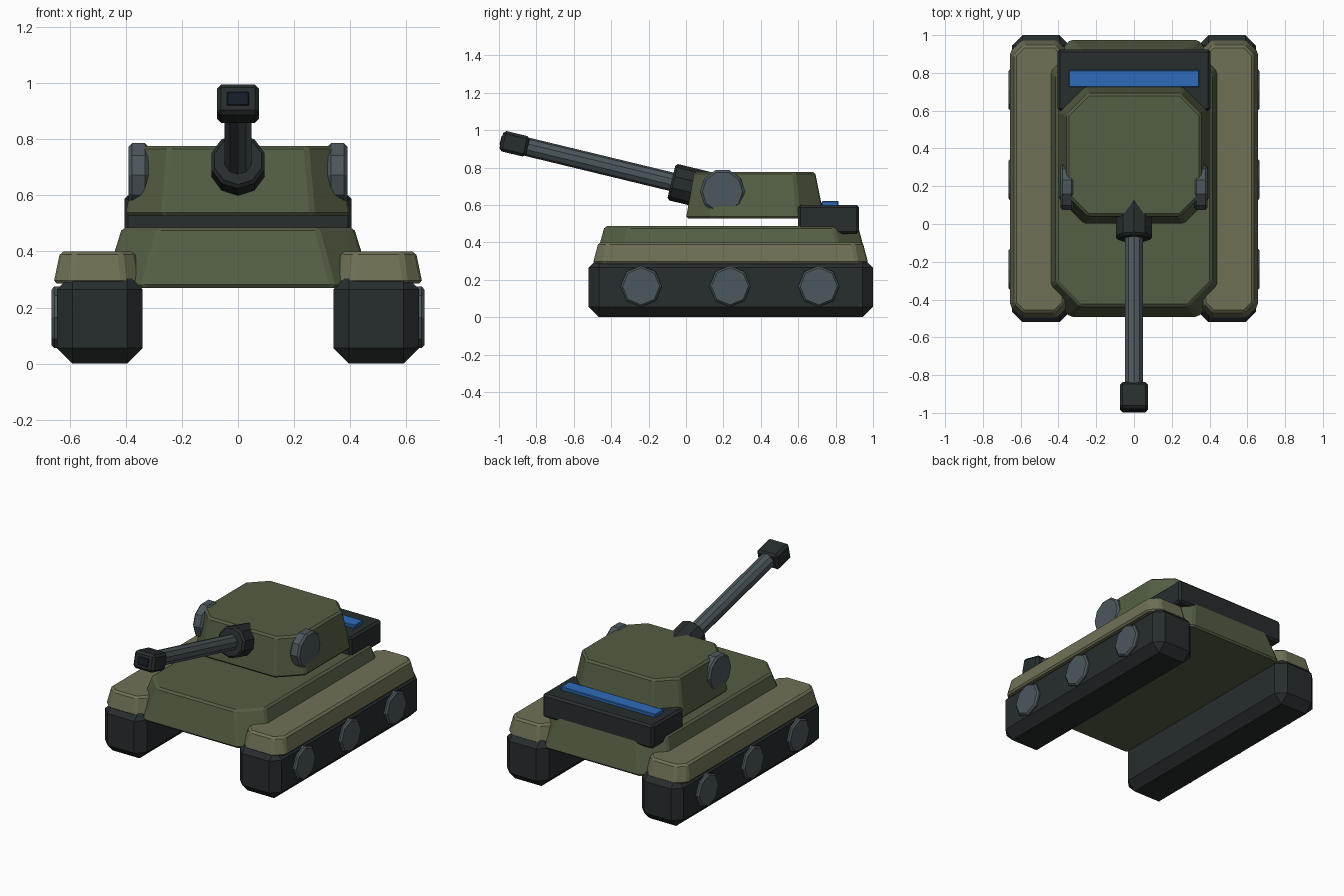
import bpy, bmesh
from math import radians, sin, cos, pi
from mathutils import Matrix, Vector

if "Cube" in bpy.data.objects:
    bpy.data.objects.remove(bpy.data.objects["Cube"])


def material(name, rgb):
    m = bpy.data.materials.new(name)
    m.diffuse_color = (*rgb, 1)
    m.use_nodes = True
    m.node_tree.nodes["Principled BSDF"].inputs["Base Color"].default_value = m.diffuse_color
    return m


GREEN = material("olive_green", (0.088, 0.112, 0.058))
KHAKI = material("khaki", (0.16, 0.162, 0.092))
DARK = material("dark_rubber", (0.02, 0.026, 0.026))
STEEL = material("gun_steel", (0.072, 0.095, 0.108))
BLUE = material("blue_light", (0.028, 0.145, 0.48))
BORE = material("bore_black", (0.008, 0.012, 0.02))


def finish(name, bm, mat, bevel, matrix=Matrix()):
    bmesh.ops.recalc_face_normals(bm, faces=bm.faces)
    if bevel:
        bmesh.ops.bevel(bm, geom=bm.edges[:], offset=bevel, segments=1,
                        affect='EDGES', clamp_overlap=True)
    bm.transform(matrix)
    me = bpy.data.meshes.new(name)
    bm.to_mesh(me)
    bm.free()
    me.materials.append(mat)
    ob = bpy.data.objects.new(name, me)
    bpy.context.collection.objects.link(ob)
    return ob


def box(name, center, size, mat, bevel, tilt=0):
    bm = bmesh.new()
    bmesh.ops.create_cube(bm, size=1, matrix=Matrix.Diagonal((*size, 1)))
    return finish(name, bm, mat, bevel,
                  Matrix.Translation(center) @ Matrix.Rotation(tilt, 4, 'X'))


def disc(name, center, radius, depth, sides, mat, bevel, rotation):
    bm = bmesh.new()
    bmesh.ops.create_cone(bm, cap_ends=True, segments=sides, radius1=radius,
                          radius2=radius, depth=depth)
    rims = [e for e in bm.edges if abs(e.verts[0].co.z - e.verts[1].co.z) < 1e-5]
    if bevel:
        bmesh.ops.bevel(bm, geom=rims, offset=bevel, segments=1, affect='EDGES')
    return finish(name, bm, mat, 0, Matrix.Translation(center) @ rotation)


def frustum(name, bottom, top, mat, bevel):
    """Tapered block with cut plan corners; each level is (x0, x1, y0, y1, cut, z)."""
    bm = bmesh.new()
    rings = []
    for x0, x1, y0, y1, c, z in (bottom, top):
        plan = [(x0 + c, y0), (x1 - c, y0), (x1, y0 + c), (x1, y1 - c),
                (x1 - c, y1), (x0 + c, y1), (x0, y1 - c), (x0, y0 + c)]
        rings.append([bm.verts.new((x, y, z)) for x, y in plan])
    for ring in rings:
        bm.faces.new(ring)
    for i in range(8):
        j = (i + 1) % 8
        bm.faces.new((rings[0][i], rings[0][j], rings[1][j], rings[1][i]))
    return finish(name, bm, mat, bevel)


# Hull and floating turret
frustum("hull", (-0.48, 0.48, -0.495, 0.978, 0.14, 0.27),
        (-0.413, 0.413, -0.435, 0.92, 0.13, 0.486), GREEN, 0.012)
frustum("turret", (-0.402, 0.402, 0.0, 0.74, 0.135, 0.527),
        (-0.355, 0.355, 0.043, 0.69, 0.11, 0.777), GREEN, 0.012)

# Running gear, mirrored left and right
ACROSS = Matrix.Rotation(pi / 2, 4, 'Y')
for side, s in (("left", -1), ("right", 1)):
    box(f"{side}_track", (s * 0.4925, 0.24, 0.16), (0.305, 1.52, 0.32), DARK, 0.055)
    xa, xb = sorted((s * 0.345, s * 0.658))
    ta, tb = sorted((s * 0.368, s * 0.634))
    frustum(f"{side}_fender", (xa, xb, -0.498, 0.975, 0.06, 0.285),
            (ta, tb, -0.468, 0.945, 0.05, 0.4), KHAKI, 0.012)
    for i, y in enumerate((-0.24, 0.235, 0.71)):
        disc(f"{side}_wheel_{i + 1}", (s * 0.625, y, 0.165), 0.11, 0.08, 8,
             STEEL, 0.01, ACROSS)
    disc(f"{side}_turret_disc", (s * 0.355, 0.195, 0.672), 0.12, 0.07, 10,
         STEEL, 0.012, ACROSS)

# Rear stowage box with light strip
box("rear_box", (0, 0.762, 0.523), (0.81, 0.325, 0.155), DARK, 0.013)
box("light_strip", (0, 0.77, 0.6), (0.69, 0.09, 0.04), BLUE, 0.004)

# Raised gun: every part sits on one tilted axis
TILT = radians(13.6)
AXIS = Vector((0, -cos(TILT), sin(TILT)))
BASE = Vector((0, -0.078, 0.724))
ALONG = Matrix.Rotation(pi / 2 - TILT, 4, 'X')
disc("gun_mantlet", BASE - AXIS * 0.12, 0.1, 0.24, 10, DARK, 0.012, ALONG)
disc("gun_barrel", BASE + AXIS * 0.38, 0.05, 0.86, 10, STEEL, 0, ALONG)
box("gun_muzzle", BASE + AXIS * 0.863, (0.15, 0.146, 0.112), DARK, 0.015, -TILT)
box("muzzle_bore", BASE + AXIS * 0.92, (0.078, 0.04, 0.05), BORE, 0.003, -TILT)
